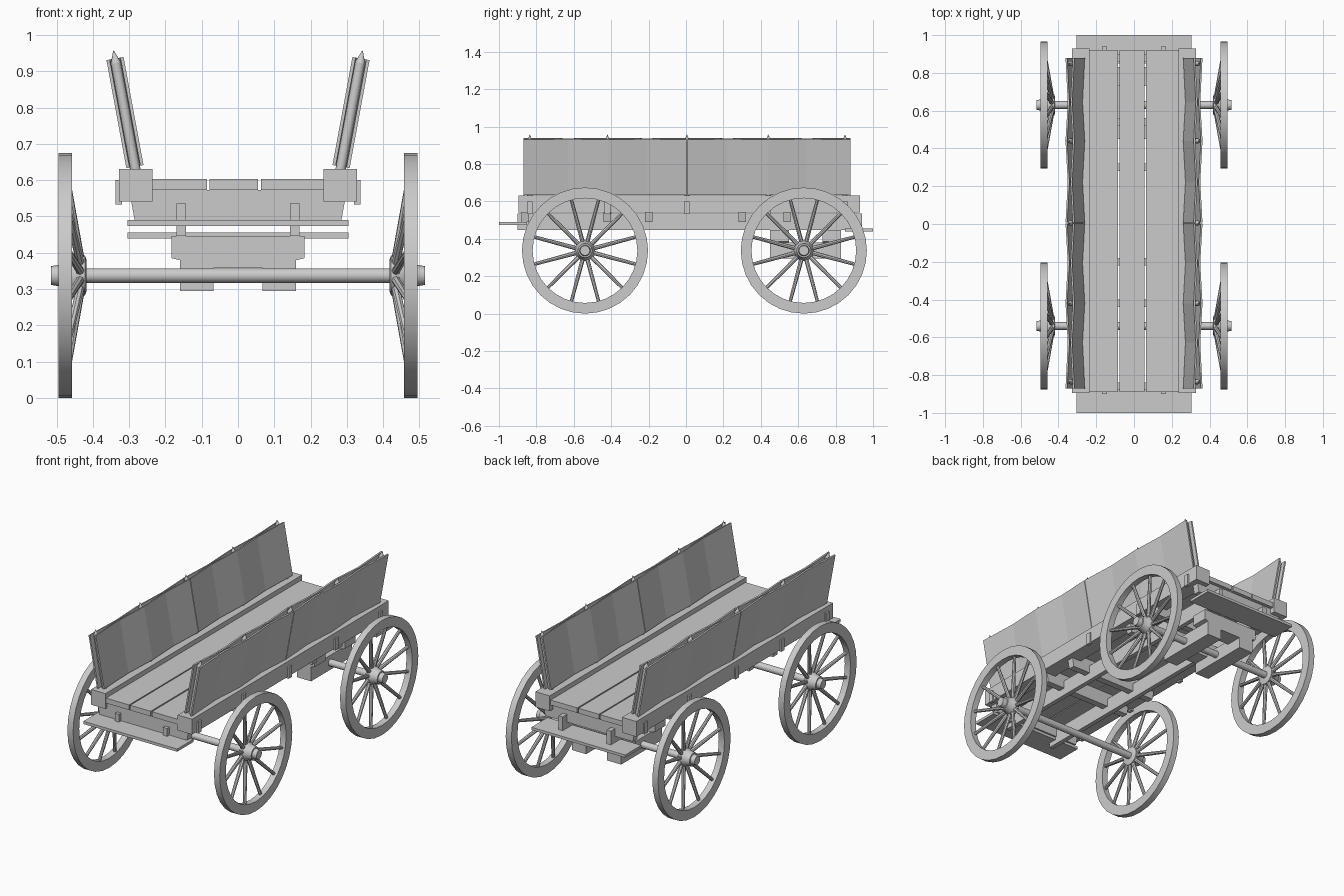
import bpy, bmesh, math
from mathutils import Vector, Matrix

if "Cube" in bpy.data.objects:
    bpy.data.objects.remove(bpy.data.objects["Cube"], do_unlink=True)

wood = bpy.data.materials.new("grey_wood")
wood.use_nodes = True
COLOUR = (0.6, 0.6, 0.6, 1)
wood.diffuse_color = COLOUR
wood.node_tree.nodes["Principled BSDF"].inputs["Base Color"].default_value = COLOUR


def finish(name, bm, smooth=False):
    bmesh.ops.recalc_face_normals(bm, faces=bm.faces[:])
    mesh = bpy.data.meshes.new(name)
    bm.to_mesh(mesh)
    bm.free()
    mesh.materials.append(wood)
    ob = bpy.data.objects.new(name, mesh)
    bpy.context.collection.objects.link(ob)
    if smooth:
        bpy.ops.object.select_all(action="DESELECT")
        ob.select_set(True)
        bpy.context.view_layer.objects.active = ob
        bpy.ops.object.shade_smooth_by_angle(angle=math.radians(35))
    return ob


def add_loft(bm, sections, closed=False):
    """Skin matching point loops; cap the ends unless the loft is a ring."""
    rings = [[bm.verts.new(p) for p in s] for s in sections]
    n = len(rings[0])
    pairs = list(zip(rings, rings[1:]))
    if closed:
        pairs.append((rings[-1], rings[0]))
    else:
        bm.faces.new(rings[0])
        bm.faces.new(rings[-1])
    for a, b in pairs:
        for i in range(n):
            j = (i + 1) % n
            bm.faces.new((a[i], a[j], b[j], b[i]))


def box(name, x, y, z):
    bm = bmesh.new()
    add_loft(bm, [[(x[0], v, z[0]), (x[1], v, z[0]), (x[1], v, z[1]), (x[0], v, z[1])] for v in y])
    return finish(name, bm)


def prism(name, outline, y0, y1):
    bm = bmesh.new()
    add_loft(bm, [[(x, v, z) for x, z in outline] for v in (y0, y1)])
    return finish(name, bm)


def add_lathe(bm, profile, centre, side, steps, closed=False):
    """Spin (x, radius) points about a sideways line."""
    cy, cz = centre
    sections = []
    for x, r in profile:
        sections.append([(side * x, cy + r * math.cos(math.tau * i / steps),
                          cz + r * math.sin(math.tau * i / steps)) for i in range(steps)])
    add_loft(bm, sections, closed)


def add_rod(bm, start, end, r1, r2, sides=8):
    a, b = Vector(start), Vector(end)
    d = b - a
    m = Matrix.Translation((a + b) / 2) @ d.to_track_quat("Z", "Y").to_matrix().to_4x4()
    bmesh.ops.create_cone(bm, cap_ends=True, segments=sides, radius1=r1, radius2=r2,
                          depth=d.length, matrix=m)


def mirrored(x0, x1, s):
    return tuple(sorted((s * x0, s * x1)))


SIDES = (("left", 1), ("right", -1))
AXLE_Z, WHEEL_R = 0.337, 0.337

# Wheels with dished spokes, and their axles
for end, wy in (("front", -0.54), ("back", 0.63)):
    for label, s in SIDES:
        bm = bmesh.new()
        add_lathe(bm, [(0.458, 0.28), (0.458, WHEEL_R), (0.495, WHEEL_R), (0.495, 0.28)],
                  (wy, AXLE_Z), s, 32, closed=True)
        finish(f"{end}_{label}_rim", bm, True)
        bm = bmesh.new()
        add_lathe(bm, [(0.418, 0.045), (0.422, 0.055), (0.438, 0.055), (0.455, 0.045),
                       (0.49, 0.038), (0.49, 0.03), (0.515, 0.026)], (wy, AXLE_Z), s, 16)
        finish(f"{end}_{label}_hub", bm, True)
        bm = bmesh.new()
        for i in range(12):
            a = math.radians(15 + 30 * i)
            c, sn = math.cos(a), math.sin(a)
            add_rod(bm, (s * 0.432, wy + 0.03 * c, AXLE_Z + 0.03 * sn),
                    (s * 0.474, wy + 0.29 * c, AXLE_Z + 0.29 * sn), 0.012, 0.009)
        finish(f"{end}_{label}_spokes", bm, True)
    bm = bmesh.new()
    add_rod(bm, (-0.43, wy, AXLE_Z), (0.43, wy, AXLE_Z), 0.02, 0.02, 16)
    finish(f"{end}_axle", bm, True)

# Deck planks
for i, x in enumerate(((-0.3, -0.085), (-0.078, 0.055), (0.063, 0.3))):
    box(f"deck_plank_{i + 1}", x, (-0.89, 0.92), (0.573, 0.603))

# Cross beams under the deck
for i, y in enumerate((-0.86, -0.42, -0.2, 0.3, 0.54, 0.88)):
    prism(f"cross_beam_{i + 1}", [(-0.3, 0.573), (-0.285, 0.49), (0.285, 0.49), (0.3, 0.573)],
          y - 0.02, y + 0.02)

# Foot boards at both ends
box("front_foot_board", (-0.305, 0.305), (-1, -0.85), (0.474, 0.49))
box("back_foot_board", (-0.305, 0.305), (0.85, 1), (0.439, 0.455))

# Steering bolsters below the back
for i, y in enumerate((0.45, 0.73)):
    prism(f"bolster_{i + 1}", [(-0.183, 0.446), (-0.183, 0.385), (-0.08, 0.358),
                               (0.08, 0.358), (0.183, 0.385), (0.183, 0.446)], y, y + 0.1)

STAKES = (-0.835, -0.42, 0.005, 0.44, 0.85)
LOW, HIGH = Vector((0.284, 0, 0.637)), Vector((0.339, 0, 0.935))
UP = (HIGH - LOW).normalized()
OUT = Vector((UP.z, 0, -UP.x))


def panel_section(y, offset, face, s):
    """Cross-section of a leaning side panel at one station."""
    pts = []
    for base, d in ((LOW, 0), (HIGH, 0), (HIGH, 0.009), (LOW, 0.009)):
        p = base + OUT * face * (offset + d)
        pts.append((s * p.x, y, p.z))
    return pts


for label, s in SIDES:
    box(f"{label}_sill", mirrored(0.143, 0.17, s), (-0.9, 0.94), (0.446, 0.536))
    box(f"{label}_side_beam", mirrored(0.235, 0.328, s), (-0.895, 0.93), (0.541, 0.631))
    box(f"{label}_hound", mirrored(0.068, 0.16, s), (0.45, 0.83), (0.295, 0.38))

    # Leaning stakes with pointed tips, each held by a bracket
    for i, y in enumerate(STAKES):
        foot, top = LOW - UP * 0.05, HIGH - UP * 0.012
        tip = HIGH + UP * 0.022
        bm = bmesh.new()
        add_rod(bm, (s * foot.x, y, foot.z), (s * top.x, y, top.z), 0.014, 0.014, 12)
        add_rod(bm, (s * top.x, y, top.z), (s * tip.x, y, tip.z), 0.014, 0.001, 12)
        finish(f"{label}_stake_{i + 1}", bm, True)
        box(f"{label}_bracket_{i + 1}", mirrored(0.32, 0.337, s), (y - 0.015, y + 0.015),
            (0.533, 0.6))

    # Inner and outer panels, pinched together between the stakes
    for skin, face in (("inner", -1), ("outer", 1)):
        for half, first, ends in (("front", 0, (-0.87, 0.003)), ("back", 2, (0.007, 0.88))):
            a, b, c = STAKES[first:first + 3]
            stations = [(ends[0], 0.015), ((a + b) / 2, 0.003), (b, 0.015),
                        ((b + c) / 2, 0.003), (ends[1], 0.015)]
            bm = bmesh.new()
            add_loft(bm, [panel_section(y, off, face, s) for y, off in stations])
            finish(f"{label}_{half}_{skin}_panel", bm)
